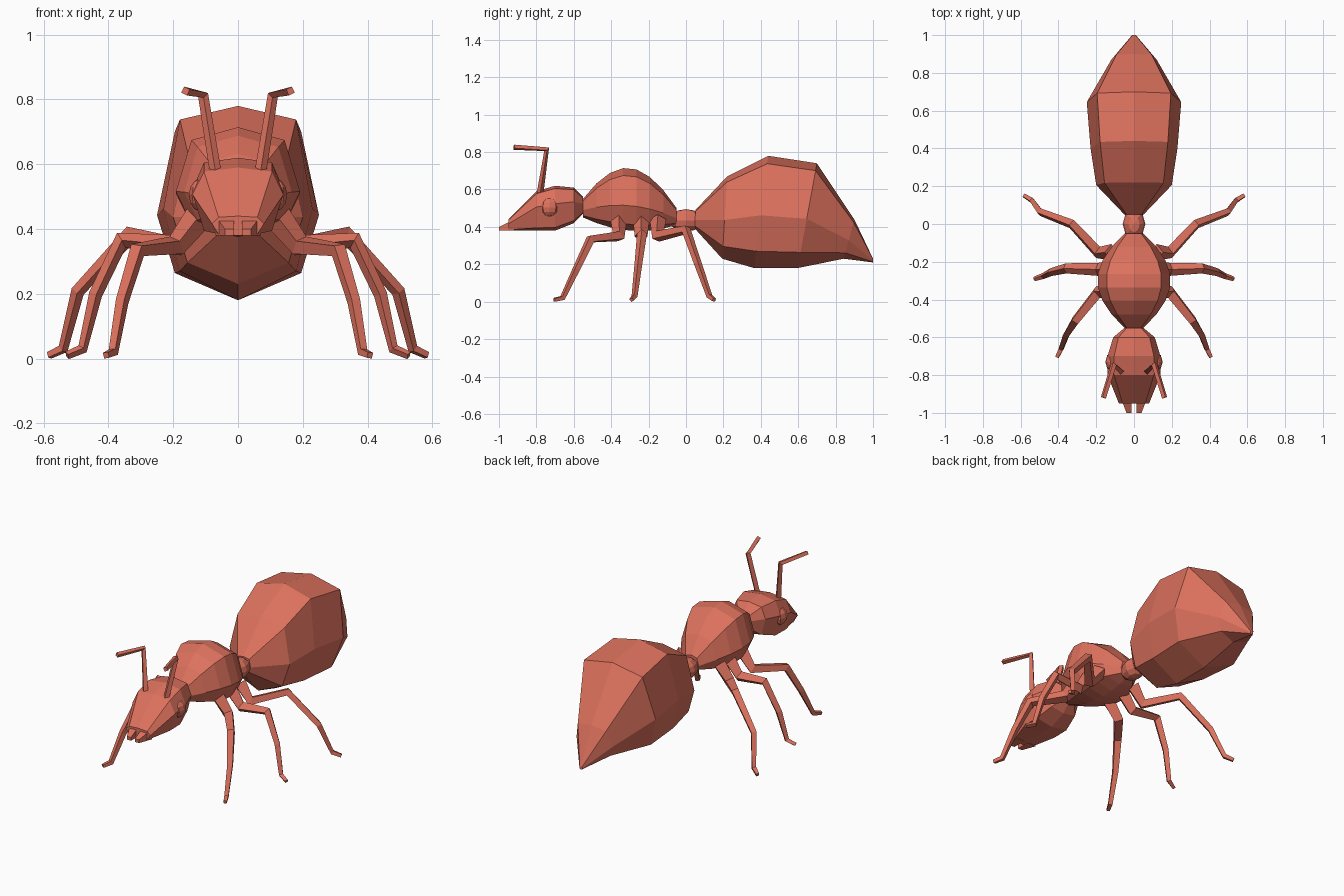
import bpy, bmesh
from math import sin, pi
from mathutils import Vector, Matrix

cube = bpy.data.objects.get("Cube")
if cube:
    bpy.data.objects.remove(cube)

color = (0.72, 0.165, 0.11, 1)
material = bpy.data.materials.new("terracotta red")
material.use_nodes = True
material.diffuse_color = color
material.node_tree.nodes["Principled BSDF"].inputs["Base Color"].default_value = color


def finish(name, bm, mirror=False):
    """Turn the bmesh into an object, optionally mirrored to the other side."""
    bmesh.ops.recalc_face_normals(bm, faces=bm.faces)
    mesh = bpy.data.meshes.new(name)
    bm.to_mesh(mesh)
    bm.free()
    mesh.materials.append(material)
    part = bpy.data.objects.new(name, mesh)
    bpy.context.collection.objects.link(part)
    if mirror:
        part.modifiers.new("Mirror", 'MIRROR')


def skin(name, rings, mirror=False):
    """Join rings of points with quads and cap both ends."""
    bm = bmesh.new()
    loops = [[bm.verts.new(point) for point in ring] for ring in rings]
    for near, far in zip(loops, loops[1:]):
        for i in range(len(near)):
            bm.faces.new((near[i - 1], near[i], far[i], far[i - 1]))
    bm.faces.new(loops[0])
    bm.faces.new(loops[-1])
    finish(name, bm, mirror)


def body(name, shoulder, side, lower, squareness, stations, lean=0):
    """Loft eight-sided rings along y; heights in the section run from top to bottom."""
    half = [(shoulder, squareness), (side, 1), (lower, squareness)]
    section = [(0, 0)] + half + [(1, 0)] + [(drop, -x) for drop, x in reversed(half)]
    rings = []
    for y, top, bottom, width in stations:
        shift = lean * y * y * (1 - y)
        rings.append([(x * width, y - shift * drop, top + (bottom - top) * drop)
                      for drop, x in section])
    skin(name, rings)


def blob(name, center, size, mirror=False):
    """Faceted ellipsoid."""
    bm = bmesh.new()
    placement = Matrix.LocRotScale(Vector(center), None, Vector(size))
    bmesh.ops.create_uvsphere(bm, u_segments=8, v_segments=6, radius=1, matrix=placement)
    finish(name, bm, mirror)


def limb(name, path, radius, taper):
    """Square tube along a path, thinning at every joint, mirrored."""
    path = [Vector(point) for point in path]
    side = Vector((0, 1, 0)).cross(path[1] - path[0])
    rings = []
    for i, point in enumerate(path):
        before = path[max(i - 1, 0)]
        after = path[min(i + 1, len(path) - 1)]
        along = ((point - before).normalized() + (after - point).normalized()).normalized()
        # Carry the previous direction along so that the tube does not twist
        side = (side - along * side.dot(along)).normalized()
        up = side.cross(along)
        rings.append([point + way * radius for way in (side, up, -side, -up)])
        radius *= taper
    skin(name, rings, True)


def leg(name, hip_y, knee, ankle, bow):
    """Hip, bend, knee, bowed shin, ankle and a toe pointing outward."""
    knee, ankle = Vector(knee), Vector(ankle)
    shin = knee.lerp(ankle, 0.5) + Vector((bow, 0, 0))
    stride = ankle - knee
    stride.z = 0
    toe = ankle + stride.normalized() * 0.05
    toe.z = 0.01
    limb(name, [(0.12, hip_y, 0.44), (0.19, hip_y, 0.35), knee, shin, ankle, toe], 0.044, 0.78)


# Rear section, with rings leaning forward underneath
body("abdomen", 0.07, 0.53, 0.85, 0.78, [
    (0.05, 0.49, 0.39, 0.05),
    (0.22, 0.67, 0.23, 0.2),
    (0.44, 0.78, 0.18, 0.23),
    (0.7, 0.74, 0.18, 0.25),
    (0.9, 0.44, 0.23, 0.12),
    (1, 0.23, 0.21, 0.01)], lean=0.7)

# Narrow waist
blob("waist", (0, 0, 0.435), (0.06, 0.09, 0.06))

# Middle section, swelling and shrinking in an arc
arc = []
for i in range(8):
    along = i / 7
    swell = sin(pi * along) ** 0.9
    arc.append((along / 2 - 0.55,
                0.55 - along * 0.05 + swell * 0.19,
                0.45 - along * 0.04 - swell * 0.05,
                0.05 + swell * 0.145))
body("thorax", 0.12, 0.6, 0.9, 0.75, arc)

# Head tapering to the snout
body("head", 0.06, 0.4, 0.93, 0.75, [
    (-0.55, 0.56, 0.47, 0.05),
    (-0.6, 0.61, 0.42, 0.11),
    (-0.7, 0.62, 0.38, 0.14),
    (-0.8, 0.59, 0.38, 0.14),
    (-0.95, 0.44, 0.38, 0.08)])

# Pair of jaws with a gap between
gap, floor = 0.013, 0.38
skin("jaw", [[(gap, y, floor), (outer, y, floor), (outer, y, roof), (gap, y, roof)]
             for y, outer, roof in ((-0.92, 0.07, 0.44), (-1, 0.04, 0.4))], True)

# Faceted eyes
blob("eye", (0.117, -0.73, 0.505), (0.035, 0.05, 0.05), True)

# Elbowed antennae
limb("antenna", [(0.07, -0.78, 0.58), (0.108, -0.745, 0.815), (0.162, -0.92, 0.826)], 0.018, 0.9)

# Three pairs of legs
leg("front_leg", -0.36, (0.31, -0.51, 0.335), (0.385, -0.66, 0.02), 0.01)
leg("middle_leg", -0.24, (0.36, -0.235, 0.365), (0.48, -0.275, 0.03), 0.02)
leg("rear_leg", -0.15, (0.33, 0, 0.385), (0.54, 0.125, 0.03), 0.06)
